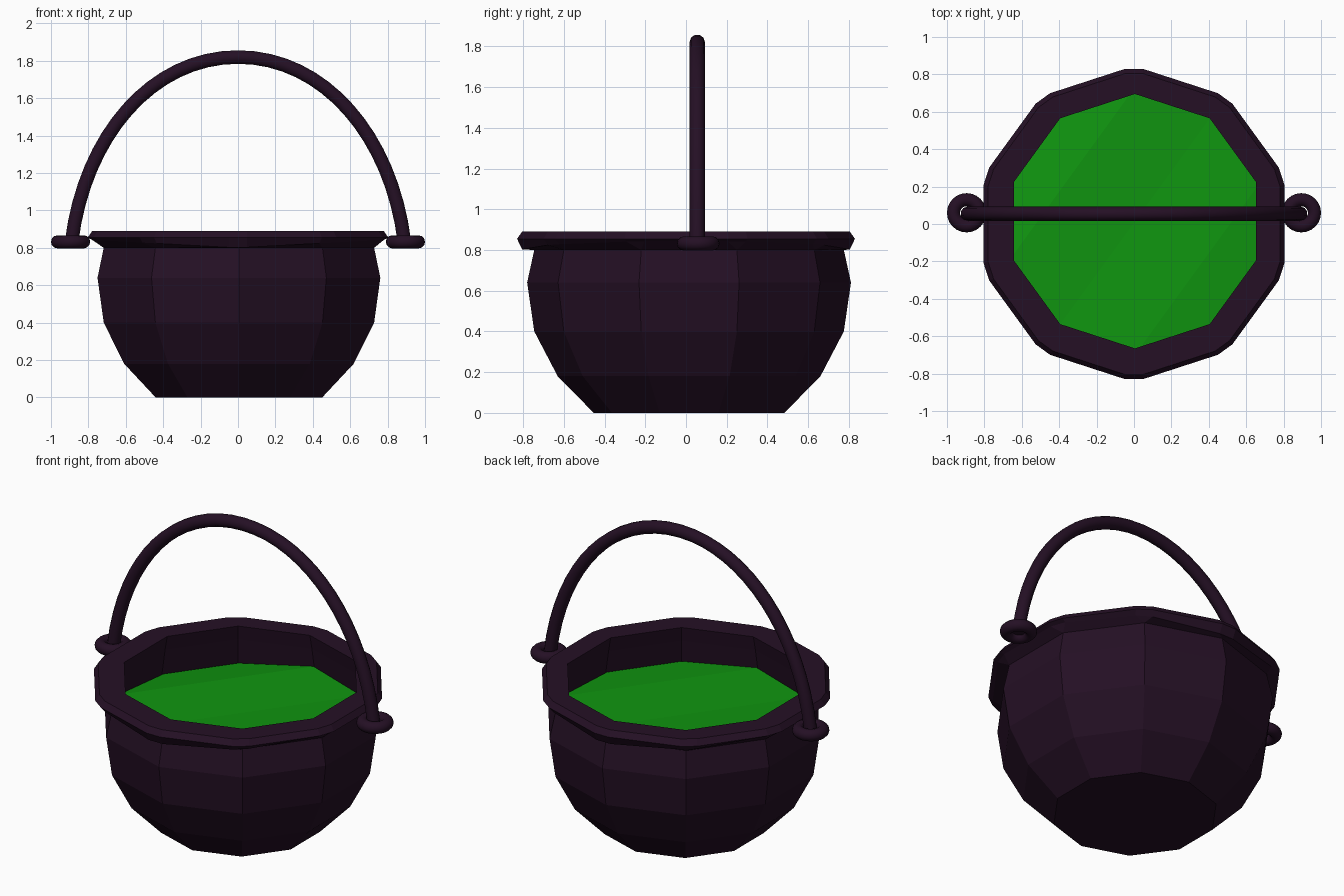
import bpy, bmesh, math
from mathutils import Vector

cube = bpy.data.objects.get("Cube")
if cube:
    bpy.data.objects.remove(cube, do_unlink=True)

SIDES = 10
POT_CENTRE = Vector((0.005, 0.015, 0))
HANDLE_Y = 0.055


def material(name, rgb):
    m = bpy.data.materials.new(name)
    m.use_nodes = True
    colour = (*rgb, 1)
    m.diffuse_color = colour
    m.node_tree.nodes["Principled BSDF"].inputs["Base Color"].default_value = colour
    return m


iron = material("dark purple iron", (0.018, 0.005, 0.018))
green = material("green brew", (0.005, 0.30, 0.005))


def ring(r, z, cut=0.0, centre=POT_CENTRE):
    """Decagon with a corner on the y axis; each corner may be cut. z may depend on angle."""
    angles = [math.pi / 2 + k * math.tau / SIDES for k in range(SIDES)]
    corners = [Vector((r * math.cos(a), r * math.sin(a), z(a) if callable(z) else z)) + centre
               for a in angles]
    points = []
    for k, v in enumerate(corners):
        for other in (corners[k - 1], corners[(k + 1) % SIDES]):
            points.append(v + (other - v).normalized() * cut)
    return points


def loft(name, rings, mat, cap_first=False):
    bm = bmesh.new()
    loops = [[bm.verts.new(p) for p in pts] for pts in rings]
    n = len(loops[0])
    for a, b in zip(loops, loops[1:]):
        for i in range(n):
            j = (i + 1) % n
            bm.faces.new((a[i], a[j], b[j], b[i]))
    if cap_first:
        bm.faces.new(loops[0][::-1])
    bmesh.ops.remove_doubles(bm, verts=bm.verts, dist=0.0005)
    return finish(name, bm, mat)


def finish(name, bm, mat):
    mesh = bpy.data.meshes.new(name)
    bm.to_mesh(mesh)
    bm.free()
    mesh.materials.append(mat)
    obj = bpy.data.objects.new(name, mesh)
    bpy.context.collection.objects.link(obj)
    return obj


# Faceted bowl
loft("pot_body", [ring(r, z) for r, z in
                  ((0.468, 0), (0.645, 0.18), (0.76, 0.40), (0.795, 0.64), (0.76, 0.80))],
     iron, cap_first=True)

# Rim with cut corners, its underside rising toward the sides, and the inner wall
mid = Vector((0, 0, 0))
loft("rim", [
    ring(0.76, 0.80),
    ring(0.82, lambda a: 0.80 + 0.045 * abs(math.cos(a)), 0.05, mid),
    ring(0.845, 0.855, 0.05, mid),
    ring(0.82, 0.89, 0.05, mid),
    ring(0.68, 0.89),
    ring(0.70, 0.80),
    ring(0.74, 0.58),
], iron)

# Brew surface: strips between opposite corners, slightly uneven
bm = bmesh.new()
dips = (0.0, 0.04, 0.04, 0.0, 0.015, 0.0, 0.02, 0.02, 0.0, 0.015)
verts = [bm.verts.new(p - Vector((0, 0, d))) for p, d in zip(ring(0.715, 0.685)[::2], dips)]
for k in range(1, 5):
    bm.faces.new([verts[i % SIDES] for i in (2 - k, 1 + k, 2 + k, 1 - k)])
bmesh.ops.recalc_face_normals(bm, faces=bm.faces)
if sum(f.normal.z for f in bm.faces) < 0:
    bmesh.ops.reverse_faces(bm, faces=bm.faces)
finish("brew", bm, green)

# Rings that hold the handle
for side, label in ((1, "left"), (-1, "right")):
    bpy.ops.mesh.primitive_torus_add(
        location=(side * 0.895, HANDLE_Y + 0.005, 0.832), major_radius=0.07,
        minor_radius=0.035, major_segments=24, minor_segments=12)
    ear = bpy.context.object
    ear.name = label + "_handle_ring"
    ear.data.materials.append(iron)
    bpy.ops.object.shade_smooth()

# Arched handle
curve = bpy.data.curves.new("handle", "CURVE")
curve.dimensions = "3D"
curve.bevel_depth = 0.038
curve.bevel_resolution = 3
curve.resolution_u = 16
curve.use_fill_caps = True
spline = curve.splines.new("BEZIER")
spline.bezier_points.add(2)
path = (((-0.96, 0.26), (-0.89, 0.83), (-0.82, 1.40)),
        ((-0.46, 1.82), (0, 1.82), (0.46, 1.82)),
        ((0.82, 1.40), (0.89, 0.83), (0.96, 0.26)))
for point, (before, at, after) in zip(spline.bezier_points, path):
    point.handle_left_type = point.handle_right_type = "FREE"
    point.handle_left = (before[0], HANDLE_Y, before[1])
    point.co = (at[0], HANDLE_Y, at[1])
    point.handle_right = (after[0], HANDLE_Y, after[1])
curve.materials.append(iron)
handle = bpy.data.objects.new("handle", curve)
bpy.context.collection.objects.link(handle)
bpy.ops.object.select_all(action="DESELECT")
handle.select_set(True)
bpy.context.view_layer.objects.active = handle
bpy.ops.object.convert(target="MESH")
bpy.ops.object.shade_smooth_by_angle(angle=math.radians(50))
